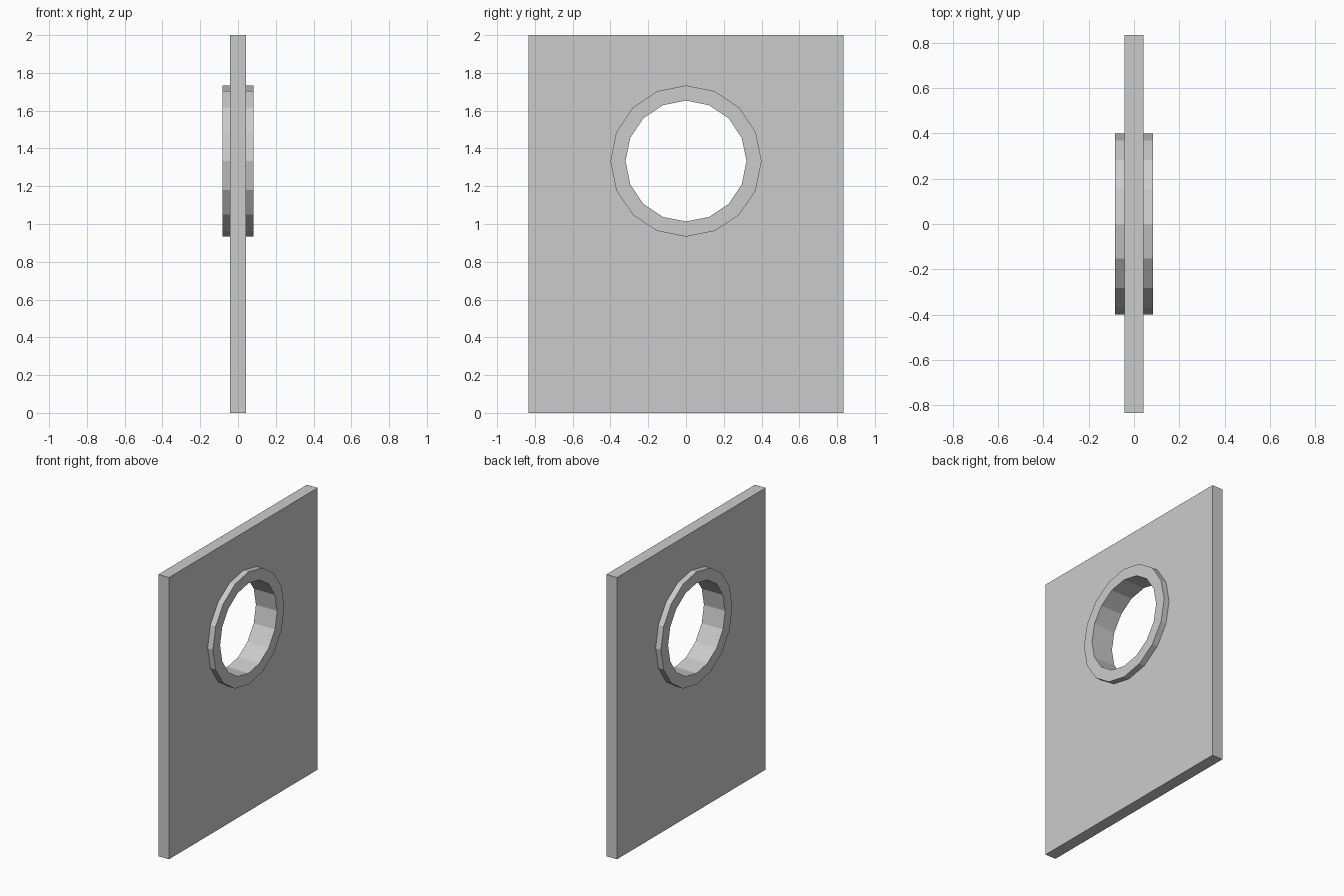
import bpy, bmesh
from math import cos, sin, tau
from mathutils import Vector

if "Cube" in bpy.data.objects:
    bpy.data.objects.remove(bpy.data.objects["Cube"])

SIDES = 16
HALF_W, HEIGHT, HALF_T = 0.8333, 2.0, 0.0417
HOLE_Z, R_OUT, R_IN, RIM_T = 1.3333, 0.4, 0.32, 0.0833


def ring(r, x):
    """16-sided loop round the window centre."""
    return [Vector((x, r * cos(tau * i / SIDES), HOLE_Z + r * sin(tau * i / SIDES)))
            for i in range(SIDES)]


def rectangle(x):
    """Panel outline with 16 points, starting mid right side, corners included."""
    c = [Vector((x, y, z)) for y, z in ((HALF_W, 0), (HALF_W, HEIGHT),
                                        (-HALF_W, HEIGHT), (-HALF_W, 0))]
    return [c[k // 4].lerp(c[(k // 4 + 1) % 4], (k % 4) / 4)
            for k in ((i + 2) % SIDES for i in range(SIDES))]


def skin(name, loops):
    """Join consecutive loops with quads."""
    bm = bmesh.new()
    rows = [[bm.verts.new(p) for p in loop] for loop in loops]
    for a, b in zip(rows, rows[1:]):
        for i in range(SIDES):
            j = (i + 1) % SIDES
            bm.faces.new((a[i], b[i], b[j], a[j]))
    mesh = bpy.data.meshes.new(name)
    bm.to_mesh(mesh)
    bm.free()
    obj = bpy.data.objects.new(name, mesh)
    bpy.context.collection.objects.link(obj)
    return obj


# flat door panel with a round opening
skin("door_panel", [ring(R_OUT, HALF_T), rectangle(HALF_T),
                    rectangle(-HALF_T), ring(R_OUT, -HALF_T)][::1])

# raised window rim passing through the panel
skin("window_rim", [ring(R_OUT, -HALF_T), ring(R_OUT, -RIM_T), ring(R_IN, -RIM_T),
                    ring(R_IN, RIM_T), ring(R_OUT, RIM_T), ring(R_OUT, HALF_T)])
